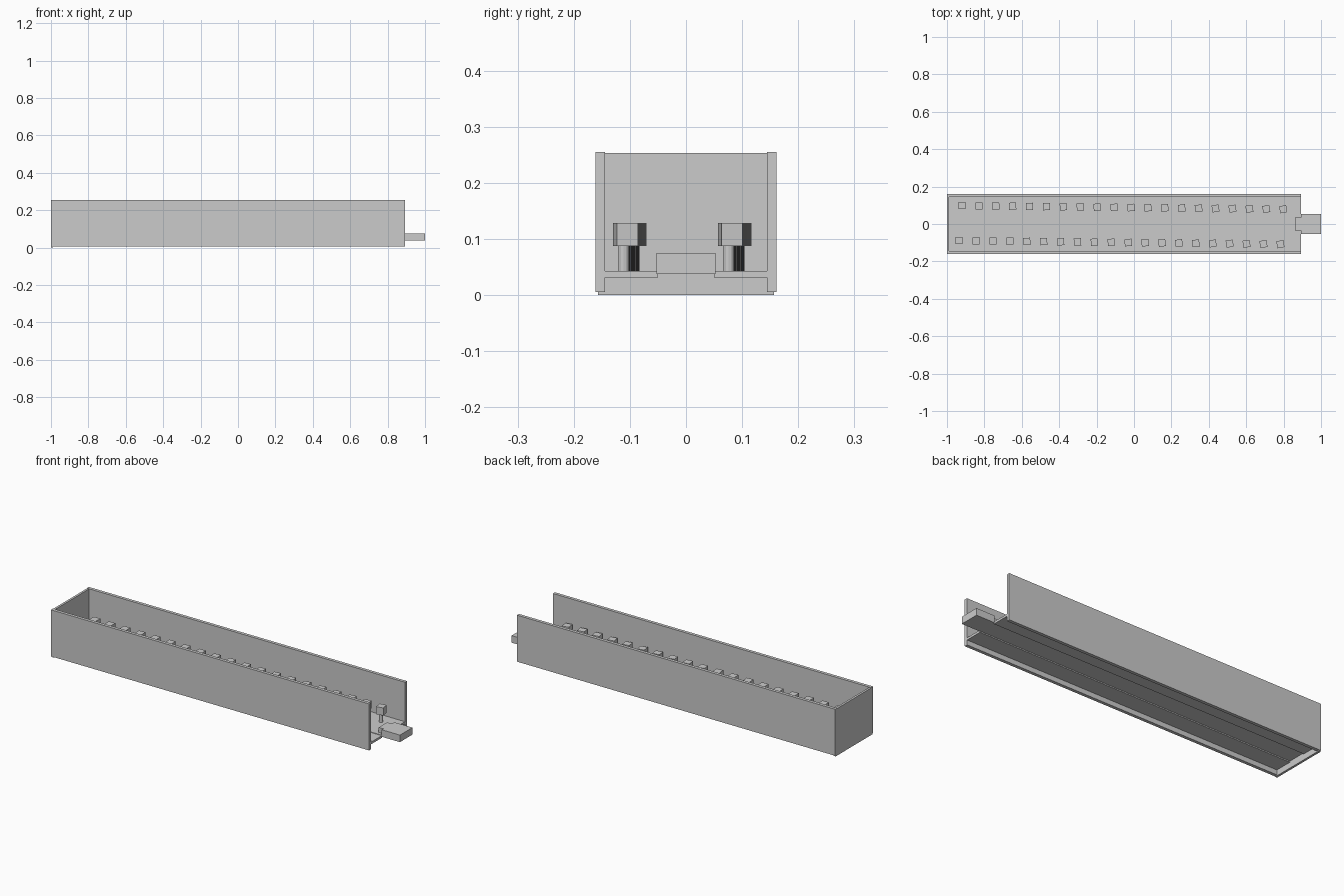
import bpy, bmesh, math
from mathutils import Matrix

if "Cube" in bpy.data.objects:
    bpy.data.objects.remove(bpy.data.objects["Cube"])


def finish(name, bm):
    mesh = bpy.data.meshes.new(name)
    bm.to_mesh(mesh)
    bm.free()
    obj = bpy.data.objects.new(name, mesh)
    bpy.context.collection.objects.link(obj)
    return obj


def add_box(bm, x, y, z, turn=0.0):
    centre = [(a + b) / 2 for a, b in (x, y, z)]
    size = [b - a for a, b in (x, y, z)]
    m = (Matrix.Translation(centre) @ Matrix.Rotation(turn, 4, 'Z')
         @ Matrix.Diagonal((*size, 1)))
    bmesh.ops.create_cube(bm, size=1, matrix=m)


def box(name, x, y, z):
    bm = bmesh.new()
    add_box(bm, x, y, z)
    return finish(name, bm)


# Side walls and the floor ledges next to them
for side, s in (("front", -1), ("back", 1)):
    box(side + "_wall", (-1, 0.892), sorted((s * 0.144, s * 0.161)), (0.005, 0.255))
    box(side + "_floor_ledge", (-0.989, 0.892), sorted((s * 0.05, s * 0.144)), (0.031, 0.043))

# Closed end and centre floor strip
box("end_wall", (-1, -0.988), (-0.157, 0.157), (0, 0.253))
box("centre_strip", (-0.989, 0.892), (-0.053, 0.053), (0.037, 0.046))

# Handle block with a narrower tongue resting on the strip
bm = bmesh.new()
add_box(bm, (0.892, 1), (-0.053, 0.053), (0.037, 0.075))
add_box(bm, (0.862, 0.892), (-0.036, 0.036), (0.04, 0.073))
finish("handle", bm)


# Rows of pegs, turning and drifting slightly along their length
def peg_row(name, x0, y0, count=20, step=0.0904, drift=-0.019):
    bm = bmesh.new()
    h = 0.019
    for i in range(count):
        t = i / (count - 1)
        x, y = x0 + i * step, y0 + drift * t
        turn = math.radians(10) * t
        add_box(bm, (x - h, x + h), (y - h, y + h), (0.087, 0.128), turn)
        bmesh.ops.create_cone(
            bm, cap_ends=True, segments=12, radius1=0.0095, radius2=0.0095,
            depth=0.048, matrix=Matrix.Translation((x, y - 0.003, 0.065)))
    obj = finish(name, bm)
    return obj


peg_row("back_peg_row", -0.92, 0.098)
peg_row("front_peg_row", -0.935, -0.089)
